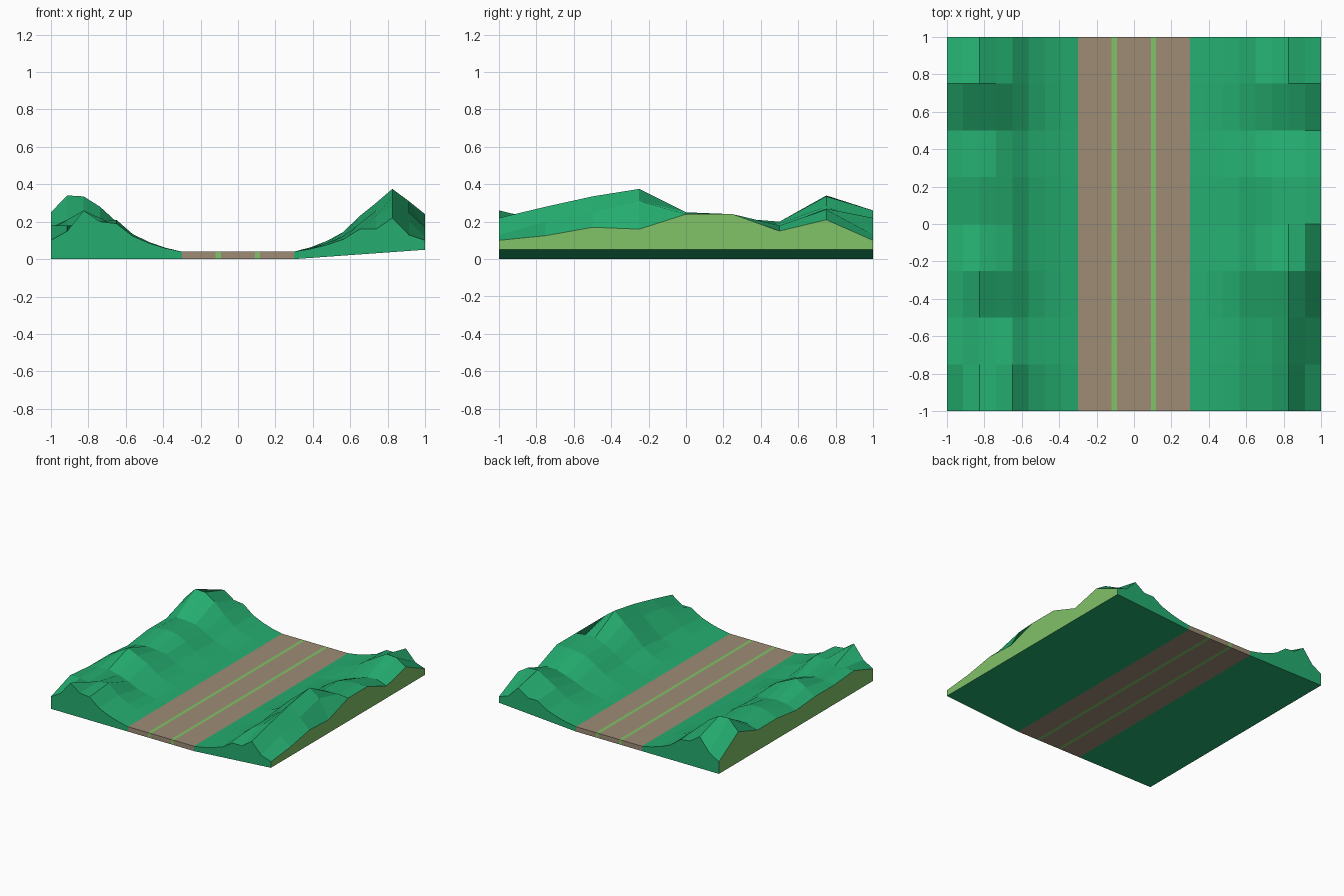
import bpy, bmesh

if "Cube" in bpy.data.objects:
    bpy.data.objects.remove(bpy.data.objects["Cube"])

def material(name, rgb):
    m = bpy.data.materials.new(name)
    m.diffuse_color = (*rgb, 1)
    m.use_nodes = True
    m.node_tree.nodes["Principled BSDF"].inputs["Base Color"].default_value = m.diffuse_color
    return m

GREEN = material("grass green", (0.018, 0.42, 0.162))
BROWN = material("dirt brown", (0.342, 0.262, 0.176))
LIME = material("light green", (0.22, 0.54, 0.138))

ROWS = [-1 + 0.25 * i for i in range(9)]
ROAD_Z = 0.04
STEP = 0.0875                      # hill column width
FOOT = (0.55, 0.30, 0.12, 0.0)     # how the slope fades down to the road

# Hill cross-sections, front to back: heights of the five outer columns,
# from the tile edge inward. The tile repeats, so the first row is also the last.
LEFT = [(.10, .15, .26, .20, .19), (.18, .18, .17, .20, .21),
        (.16, .17, .18, .16, .13), (.16, .21, .26, .22, .18),
        (.14, .17, .18, .17, .16), (.17, .21, .22, .21, .17),
        (.17, .20, .20, .19, .15), (.25, .34, .335, .28, .20)]
RIGHT = [(.10, .13, .22, .16, .16), (.125, .20, .28, .23, .19),
         (.17, .25, .335, .26, .19), (.16, .31, .375, .30, .23),
         (.24, .25, .25, .22, .17), (.24, .24, .235, .22, .17),
         (.15, .18, .175, .15, .12), (.21, .265, .27, .22, .17)]


def slab(name, xs, top, base, mats, rule):
    """Solid strip of ground: top, underside, front and back; rule picks colour by column."""
    bm = bmesh.new()
    t = [[bm.verts.new((x, y, top(i, j))) for i, x in enumerate(xs)] for j, y in enumerate(ROWS)]
    b = [[bm.verts.new((x, y, base(x, y))) for x in xs] for y in ROWS]
    n, last = len(xs) - 1, len(ROWS) - 1

    def face(verts, k):
        bm.faces.new(verts).material_index = k

    for i in range(n):
        k = rule(i)
        for j in range(last):
            face((t[j][i], t[j][i+1], t[j+1][i+1], t[j+1][i]), k)
            face((b[j][i], b[j+1][i], b[j+1][i+1], b[j][i+1]), k)
        face((b[0][i], b[0][i+1], t[0][i+1], t[0][i]), k)
        face((b[last][i+1], b[last][i], t[last][i], t[last][i+1]), k)
    # outer side wall where the strip meets the tile edge
    for j in range(last):
        if abs(xs[0] + 1) < 1e-4:
            face((b[j+1][0], b[j][0], t[j][0], t[j+1][0]), 1)
        if abs(xs[-1] - 1) < 1e-4:
            face((b[j][n], b[j+1][n], t[j+1][n], t[j][n]), 1)
    me = bpy.data.meshes.new(name)
    bm.to_mesh(me)
    bm.free()
    for m in mats:
        me.materials.append(m)
    ob = bpy.data.objects.new(name, me)
    bpy.context.collection.objects.link(ob)


def hill(name, side, rows):
    def profile(j):
        r = rows[j % len(rows)]
        return list(r) + [ROAD_Z + f * (r[4] - ROAD_Z) for f in FOOT]

    xs = [side * (1 - STEP * i) for i in range(9)]
    if side > 0:
        xs.reverse()

    def top(i, j):
        return profile(j)[8 - i if side > 0 else i]

    # the underside lifts slightly on the right edge
    def base(x, y):
        return max(0, 0.05 * (x - 0.3) / 0.7) if side > 0 else 0

    slab(name, xs, top, base, [GREEN, LIME], lambda i: 0)


hill("left_hill", -1, LEFT)
hill("right_hill", 1, RIGHT)

# Flat road with two painted lines
slab("road", [-0.3, -0.119, -0.092, 0.090, 0.117, 0.3],
     lambda i, j: ROAD_Z, lambda x, y: 0, [BROWN, LIME], lambda i: i % 2)
